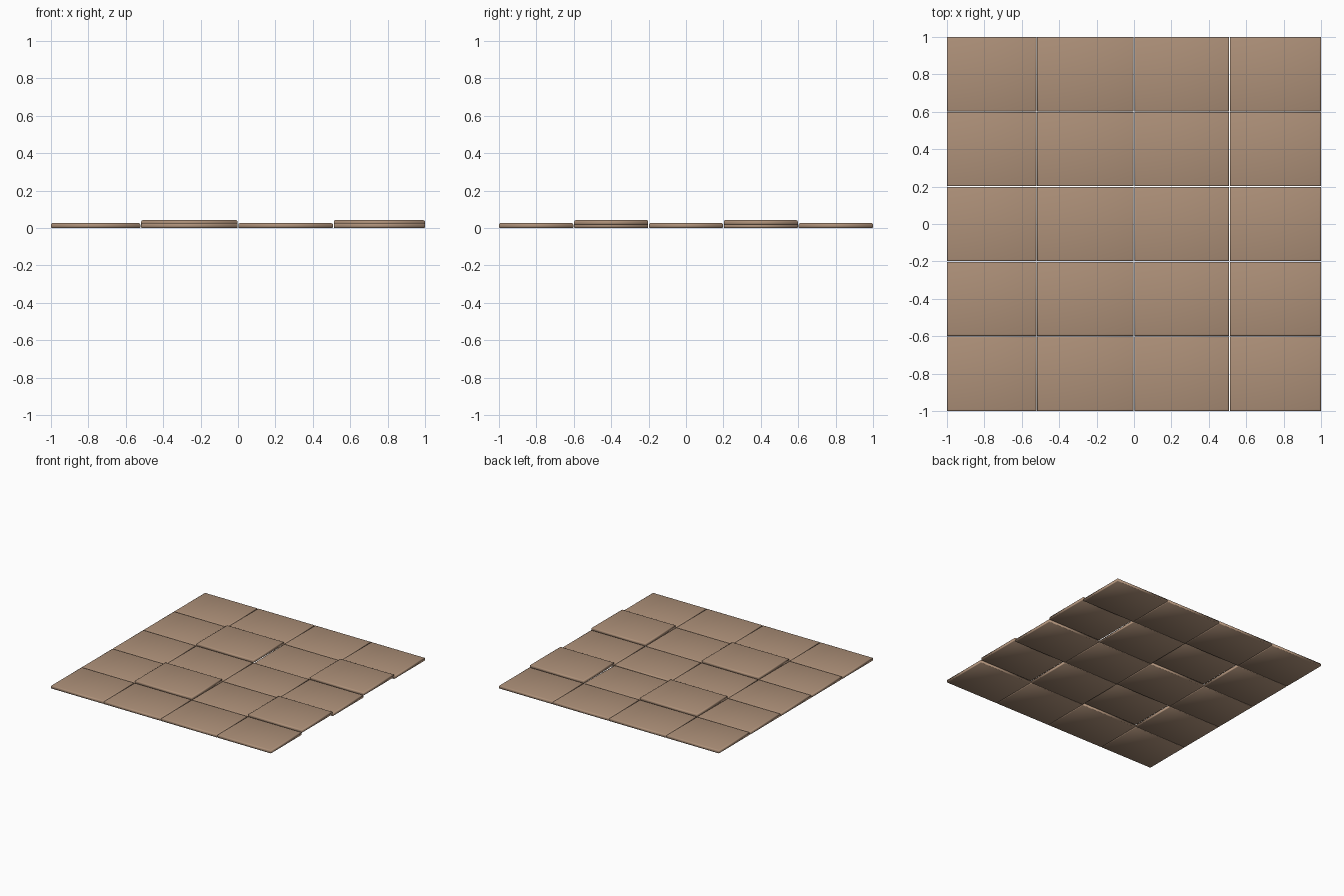
import bpy, bmesh

if "Cube" in bpy.data.objects:
    bpy.data.objects.remove(bpy.data.objects["Cube"])

clay = bpy.data.materials.new("clay")
clay.diffuse_color = (0.42, 0.28, 0.19, 1)
clay.use_nodes = True
clay.node_tree.nodes["Principled BSDF"].inputs["Base Color"].default_value = clay.diffuse_color

XS = [-1, -0.52, 0, 0.51, 1]
YS = [-1, -0.6, -0.2, 0.2, 0.6, 1]
THICK, LIFT, GAP = 0.026, 0.016, 0.002


def tile(name, x0, x1, y0, y1, z, chipped=False):
    bm = bmesh.new()
    bmesh.ops.create_cube(bm, size=1)
    for v in bm.verts:
        # keep the outer border flush, leave a thin joint between tiles
        xa = x0 + (GAP if x0 > -1 else 0)
        xb = x1 - (GAP if x1 < 1 else 0)
        ya = y0 + (GAP if y0 > -1 else 0)
        yb = y1 - (GAP if y1 < 1 else 0)
        v.co = (xb if v.co.x > 0 else xa, yb if v.co.y > 0 else ya,
                z + (THICK if v.co.z > 0 else 0))
    # soft worn top edges, small bevel underneath
    top = [e for e in bm.edges if all(v.co.z > z + 0.01 for v in e.verts)]
    bmesh.ops.bevel(bm, geom=top, offset=0.008, segments=2, profile=0.5, affect='EDGES')
    low = [e for e in bm.edges if all(v.co.z < z + 0.001 for v in e.verts)]
    bmesh.ops.bevel(bm, geom=low, offset=0.003, segments=1, affect='EDGES')
    # one tile has a slightly sunken front edge
    if chipped:
        for v in bm.verts:
            if v.co.y < y0 + 0.02 and v.co.z > z + 0.012:
                v.co.z -= 0.006
    bmesh.ops.recalc_face_normals(bm, faces=bm.faces)
    for f in bm.faces:
        f.smooth = True
    me = bpy.data.meshes.new(name)
    bm.to_mesh(me)
    bm.free()
    me.materials.append(clay)
    ob = bpy.data.objects.new(name, me)
    bpy.context.collection.objects.link(ob)


# 4 x 5 paving tiles, every second one in both directions is raised
for i in range(4):
    for j in range(5):
        raised = i % 2 == 1 and j % 2 == 1
        tile(f"floor_tile_{i}_{j}", XS[i], XS[i + 1], YS[j], YS[j + 1],
             LIFT if raised else 0, chipped=(i == 2 and j == 3))
